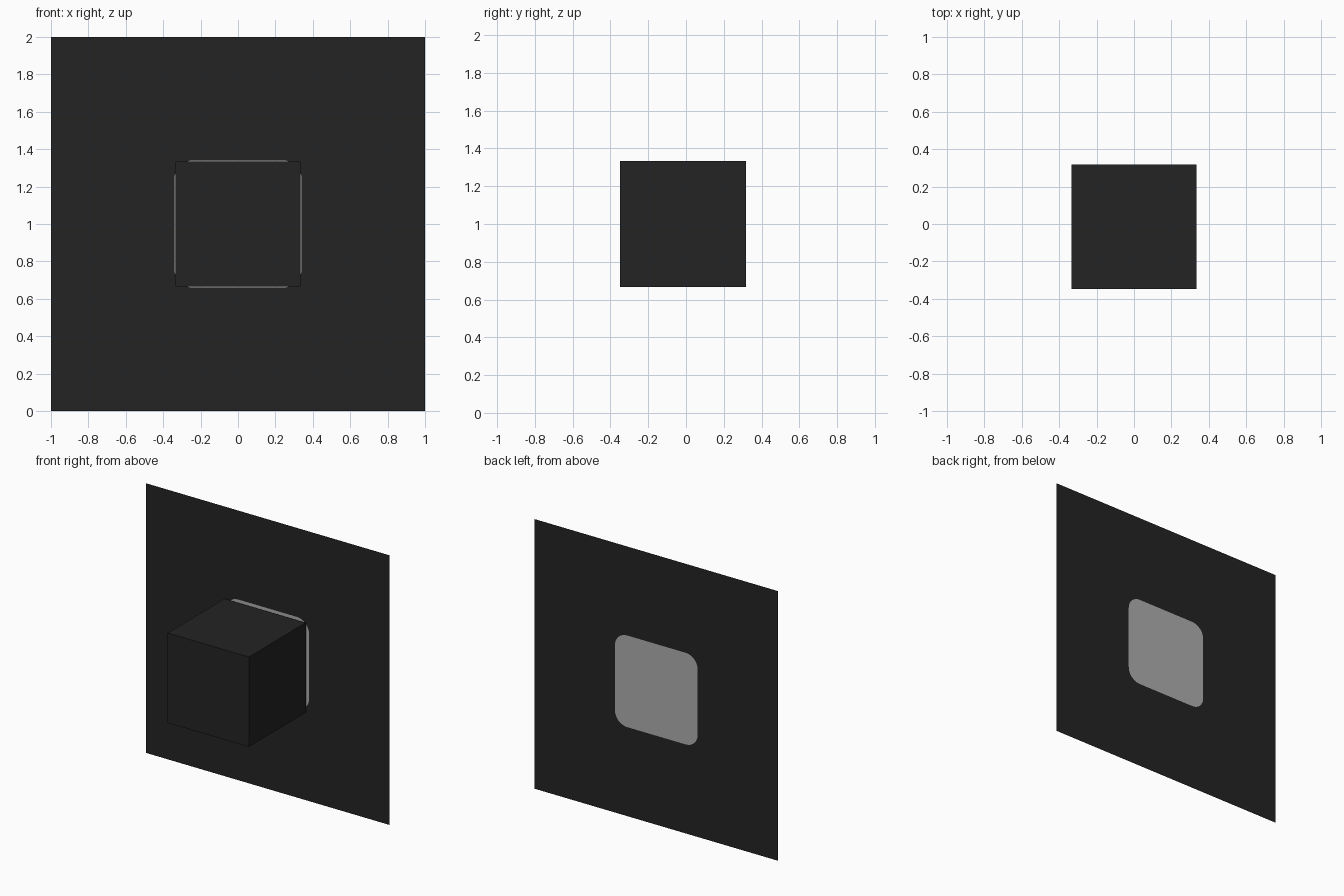
import bpy, bmesh, math

if "Cube" in bpy.data.objects:
    bpy.data.objects.remove(bpy.data.objects["Cube"])

Y_BACK = 0.348      # depth of the thin panel
WINDOW = 0.34       # half width of the pale rounded square
RADIUS = 0.10


def material(name, value):
    m = bpy.data.materials.new(name)
    m.diffuse_color = (value, value, value, 1)
    m.use_nodes = True
    m.node_tree.nodes["Principled BSDF"].inputs["Base Color"].default_value = m.diffuse_color
    return m


black = material("near_black", 0.017)
grey = material("light_grey", 0.42)


def add_object(name, bm, mat):
    mesh = bpy.data.meshes.new(name)
    bm.to_mesh(mesh)
    bm.free()
    mesh.materials.append(mat)
    ob = bpy.data.objects.new(name, mesh)
    bpy.context.collection.objects.link(ob)
    return ob


def rounded_square(half, r, steps=8):
    pts = []
    for q in range(4):
        a0 = q * math.pi / 2
        cx = (half - r) * (1 if q in (0, 3) else -1)
        cz = (half - r) * (1 if q in (0, 1) else -1)
        for i in range(steps + 1):
            a = a0 + i / steps * math.pi / 2
            pts.append((cx + r * math.cos(a), Y_BACK, 1 + cz + r * math.sin(a)))
    return pts


def loop(bm, pts):
    vs = [bm.verts.new(p) for p in pts]
    return [bm.edges.new((v, vs[i - 1])) for i, v in enumerate(vs)]


window = rounded_square(WINDOW, RADIUS)

# Thin back panel with a rounded opening
bm = bmesh.new()
edges = loop(bm, [(-1, Y_BACK, 0), (1, Y_BACK, 0), (1, Y_BACK, 2), (-1, Y_BACK, 2)])
edges += loop(bm, window)
bmesh.ops.triangle_fill(bm, edges=edges, use_beauty=True, use_dissolve=False)
# drop any fill inside the opening
inside = [f for f in bm.faces
          if all(max(abs(v.co.x), abs(v.co.z - 1)) < 0.5 for v in f.verts)]
bmesh.ops.delete(bm, geom=inside, context='FACES_ONLY')
add_object("back_panel", bm, black)

# Pale rounded square filling the opening
bm = bmesh.new()
bm.faces.new([bm.verts.new(p) for p in window])
add_object("rounded_window", bm, grey)

# Cube floating just in front of the panel
bm = bmesh.new()
bmesh.ops.create_cube(bm, size=2 / 3)
bmesh.ops.translate(bm, verts=bm.verts, vec=(0, -0.015, 1))
add_object("cube", bm, black)
